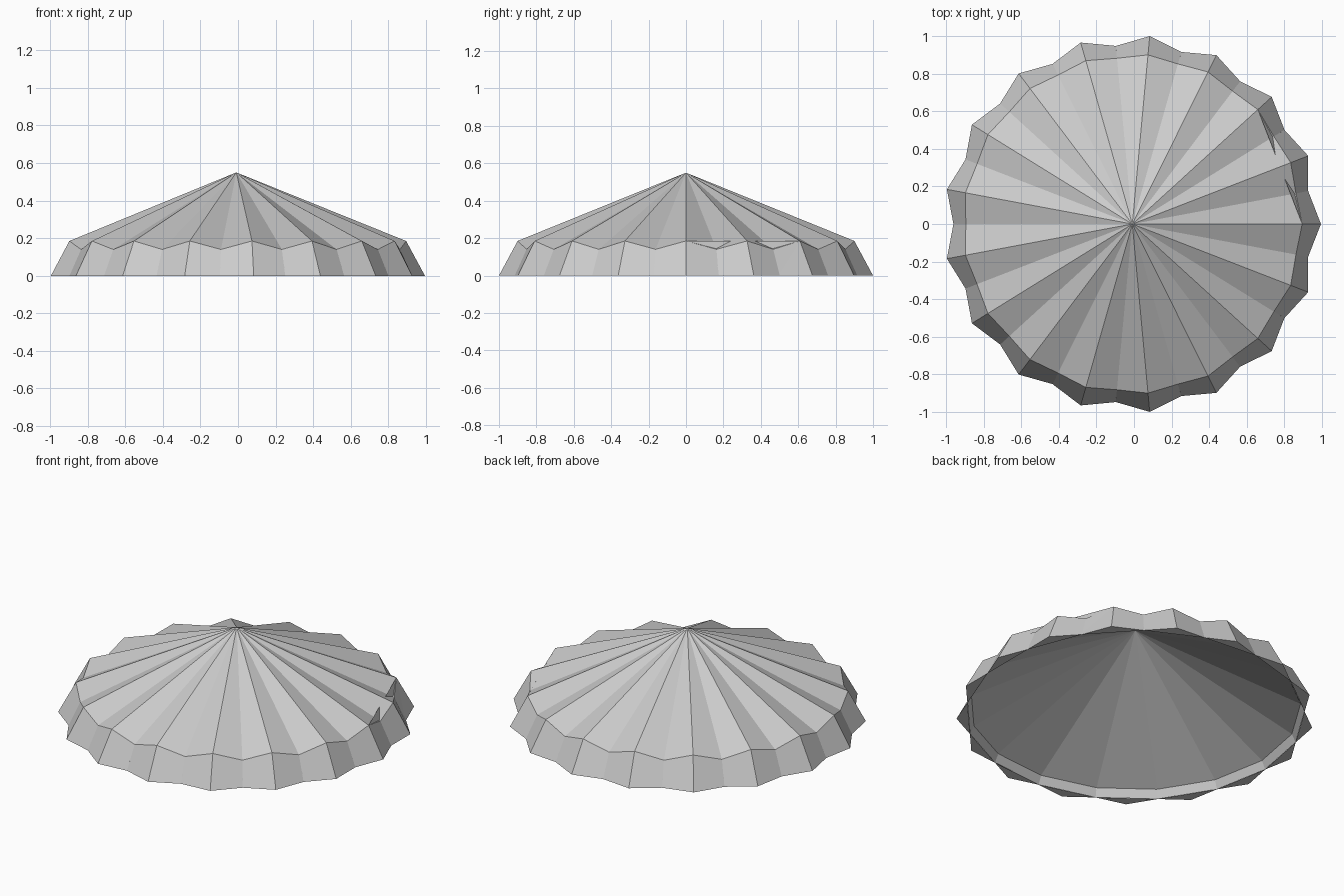
import bpy
import bmesh
import math

cube = bpy.data.objects.get("Cube")
if cube:
    bpy.data.objects.remove(cube, do_unlink=True)

RIBS = 17            # number of ridges around the canopy
CENTRE_X = -0.009    # odd rib count sits slightly off centre
APEX = (CENTRE_X, 0, 0.55)

grey = bpy.data.materials.new("light_grey")
grey.use_nodes = True
grey.diffuse_color = (0.6, 0.6, 0.6, 1)
grey.node_tree.nodes["Principled BSDF"].inputs["Base Color"].default_value = (0.6, 0.6, 0.6, 1)


def finish(bm, name):
    mesh = bpy.data.meshes.new(name)
    bm.to_mesh(mesh)
    bm.free()
    mesh.materials.append(grey)
    obj = bpy.data.objects.new(name, mesh)
    bpy.context.collection.objects.link(obj)


def at(step, radius, z):
    """Point on a half-rib step: even steps are ridges, odd steps valleys."""
    a = math.pi * step / RIBS
    return (CENTRE_X + radius * math.cos(a), radius * math.sin(a), z)


def ring(bm, steps, ridge, valley):
    return [bm.verts.new(at(s, *(valley if s % 2 else ridge))) for s in steps]


def skin(bm, lower, upper):
    n = len(lower)
    for i in range(n):
        j = (i + 1) % n
        bm.faces.new((lower[i], lower[j], upper[j], upper[i]))


def cone(bm, edge, tip, inward=False):
    for i in range(len(edge)):
        a, b = edge[i], edge[(i + 1) % len(edge)]
        bm.faces.new((b, a, tip) if inward else (a, b, tip))


# Pleated roof and sloping valance, with the lining closing the inside
bm = bmesh.new()
steps = range(2 * RIBS)
hem = ring(bm, steps, (1.004, 0), (0.952, 0))
eaves = ring(bm, steps, (0.904, 0.185), (0.886, 0.14))
skin(bm, hem, eaves)
cone(bm, eaves, bm.verts.new(APEX))

# Flat undersides of the pleats
for i in range(0, 2 * RIBS, 2):
    bm.faces.new((hem[i - 1], hem[(i + 1) % (2 * RIBS)], hem[i]))
finish(bm, "pleated_canopy")

# Plain inner lining: short band and a smooth-sided cone
bm = bmesh.new()
valleys = range(1, 2 * RIBS, 2)
band_low = ring(bm, valleys, None, (0.951, 0))
band_top = ring(bm, valleys, None, (0.929, 0.05))
skin(bm, band_top, band_low)
cone(bm, band_top, bm.verts.new((CENTRE_X, 0, 0.547)), inward=True)
finish(bm, "inner_lining")

# Flat panel spanning two pleats on the left side
bm = bmesh.new()
corners = [at(0, 1.004, 0), at(4, 1.004, 0), at(4, 0.904, 0.185), at(0, 0.904, 0.185)]
bm.faces.new([bm.verts.new(c) for c in corners])
finish(bm, "side_panel")
